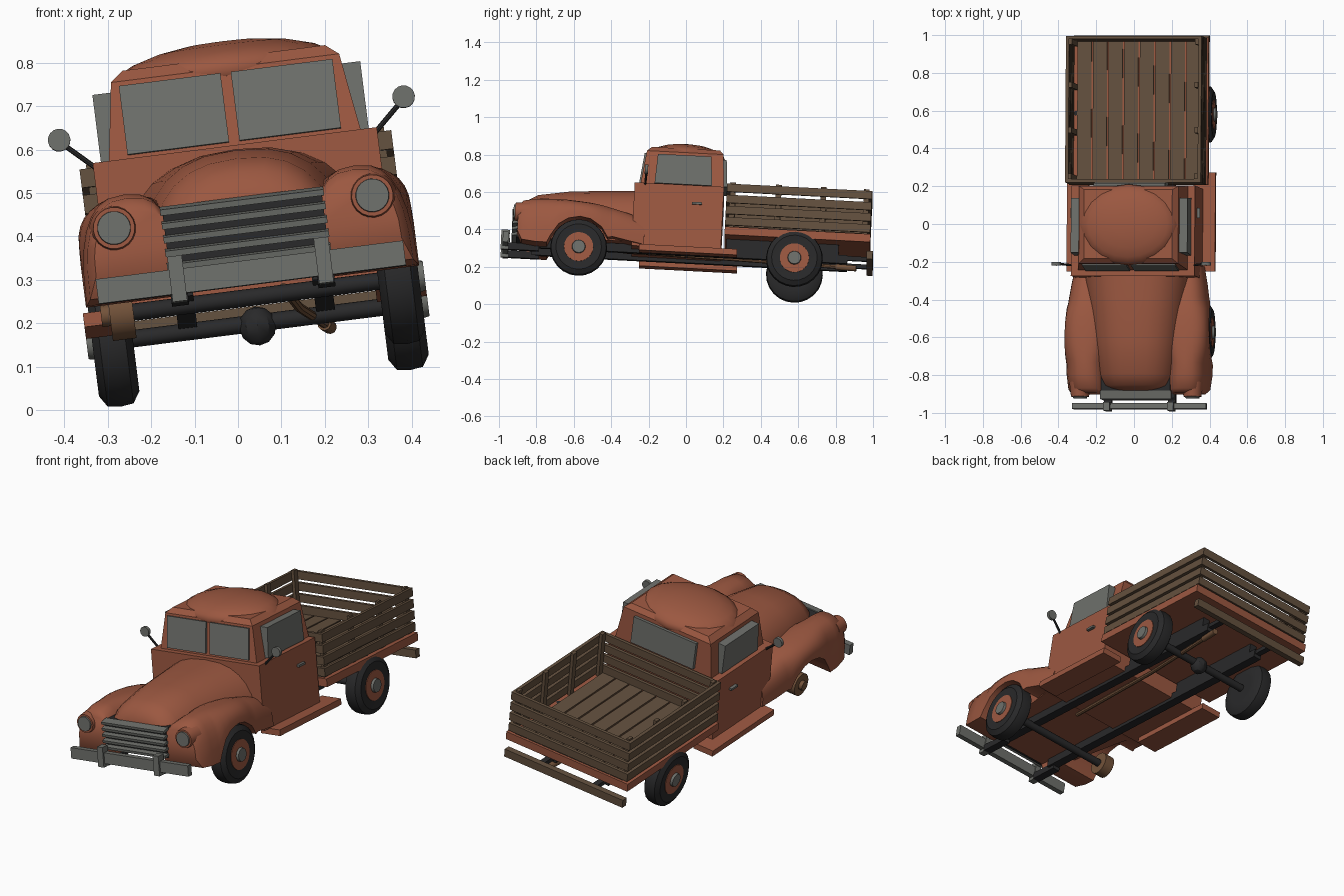
import bpy, bmesh
from math import radians, sin, cos, pi, sqrt
from mathutils import Matrix, Vector

if "Cube" in bpy.data.objects:
    bpy.data.objects.remove(bpy.data.objects["Cube"])


def material(name, r, g, b):
    m = bpy.data.materials.new(name)
    m.use_nodes = True
    m.diffuse_color = (r, g, b, 1)
    m.node_tree.nodes["Principled BSDF"].inputs["Base Color"].default_value = (r, g, b, 1)
    return m


RED = material("faded red paint", 0.33, 0.097, 0.052)
GREY = material("dull grey metal", 0.155, 0.16, 0.146)
WOOD = material("weathered wood", 0.125, 0.08, 0.048)
DARK = material("black rubber and iron", 0.022, 0.022, 0.023)
RUST = material("rusty brown", 0.17, 0.085, 0.042)

# The truck leans towards its missing wheel
LEAN = (Matrix.Translation((0.07, 0, -0.003)) @ Matrix.Rotation(radians(-7.2), 4, 'Y')
        @ Matrix.Rotation(radians(-3), 4, 'X'))


def finish(name, bm, mat, smooth=0):
    bmesh.ops.recalc_face_normals(bm, faces=bm.faces)
    me = bpy.data.meshes.new(name)
    bm.to_mesh(me)
    bm.free()
    me.transform(LEAN)
    me.materials.append(mat)
    ob = bpy.data.objects.new(name, me)
    bpy.context.collection.objects.link(ob)
    if smooth:
        bpy.ops.object.select_all(action='DESELECT')
        ob.select_set(True)
        bpy.context.view_layer.objects.active = ob
        bpy.ops.object.shade_smooth_by_angle(angle=radians(smooth))
    return ob


def add_box(bm, x, y, z, tilt=0):
    """Box from (min, max) ranges, optionally tilted about x."""
    mid = Vector([(a + b) / 2 for a, b in (x, y, z)])
    size = [abs(b - a) for a, b in (x, y, z)]
    mat = Matrix.Translation(mid) @ Matrix.Rotation(radians(tilt), 4, 'X') @ Matrix.Diagonal((*size, 1))
    bmesh.ops.create_cube(bm, size=1, matrix=mat)


def box(name, mat, x, y, z, tilt=0):
    bm = bmesh.new()
    add_box(bm, x, y, z, tilt)
    return finish(name, bm, mat)


def rod(name, mat, a, b, r, sides=12, r2=None):
    a, b = Vector(a), Vector(b)
    d = b - a
    bm = bmesh.new()
    m = Matrix.Translation((a + b) / 2) @ d.to_track_quat('Z', 'Y').to_matrix().to_4x4()
    bmesh.ops.create_cone(bm, cap_ends=True, segments=sides, radius1=r,
                          radius2=r if r2 is None else r2, depth=d.length, matrix=m)
    return finish(name, bm, mat, 40)


def loft(name, mat, rings, smooth=0):
    """Skin a list of closed rings and cap both ends."""
    bm = bmesh.new()
    vs = [[bm.verts.new(p) for p in ring] for ring in rings]
    n = len(vs[0])
    for a, b in zip(vs, vs[1:]):
        for i in range(n):
            bm.faces.new((a[i], a[(i + 1) % n], b[(i + 1) % n], b[i]))
    bm.faces.new(vs[0])
    bm.faces.new(vs[-1])
    return finish(name, bm, mat, smooth)


def arch(cx, half, y, z0, z1, power=2.5, n=14):
    """Half superellipse standing on z0."""
    def s(v):
        return (1 if v > 0 else -1) * abs(v) ** (2 / power)
    return [(cx + half * s(cos(pi * i / n)), y, z0 + (z1 - z0) * abs(s(sin(pi * i / n))))
            for i in range(n + 1)]


def rect(hx, y0, y1, z):
    return [(-hx, y0, z), (hx, y0, z), (hx, y1, z), (-hx, y1, z)]


# Hood
hood = [(-0.905, 0.17, 0.455), (-0.88, 0.20, 0.51), (-0.82, 0.22, 0.545),
        (-0.65, 0.245, 0.573), (-0.45, 0.27, 0.586), (-0.29, 0.295, 0.592)]
loft("hood", RED, [arch(0, w, y, 0.29, z) for y, w, z in hood], 50)

# Grille
box("grille_backing", DARK, (-0.185, 0.185), (-0.925, -0.76), (0.295, 0.447))
bm = bmesh.new()
for i in range(5):
    z = 0.305 + i * 0.032
    add_box(bm, (-0.19, 0.19), (-0.95, -0.905), (z, z + 0.014), 12)
finish("grille_slats", bm, GREY)

# Front fenders (outer skin and wheel arch follow the same section rule), headlights
AXLE_F, AXLE_R, AXLE_Z = -0.587, 0.568, 0.235
fender = [(-0.92, 0.31, 0.45, 0.355), (-0.895, 0.26, 0.482, 0.375), (-0.82, 0.25, 0.495, 0.385),
          (-0.76, 0.25, 0.498, 0.387), (-0.74, 0.25, 0.498, 0.387), (-0.70, 0.25, 0.497, 0.387),
          (-0.65, 0.25, 0.495, 0.386), (-0.587, 0.25, 0.49, 0.385), (-0.53, 0.25, 0.485, 0.383),
          (-0.47, 0.25, 0.476, 0.38), (-0.435, 0.28, 0.468, 0.376), (-0.41, 0.3, 0.462, 0.372),
          (-0.33, 0.285, 0.442, 0.36), (-0.24, 0.27, 0.41, 0.342)]
for side, s in (("left", 1), ("right", -1)):
    rings = []
    for y, z0, z1, out in fender:
        z0 = max(z0, AXLE_Z + sqrt(max(0, 0.163 ** 2 - (y - AXLE_F) ** 2)))
        rings.append(arch(s * (out + 0.15) / 2, (out - 0.15) / 2, y, z0, z1, 2.6))
    loft(side + "_fender", RED, rings, 50)
    rod(side + "_headlight_ring", RED, (s * 0.3, -0.86, 0.415), (s * 0.3, -0.937, 0.415), 0.058, 20, 0.048)
    rod(side + "_headlight", GREY, (s * 0.3, -0.9, 0.415), (s * 0.3, -0.945, 0.415), 0.043, 20, 0.038)

# Front bumper
box("front_bumper", GREY, (-0.357, 0.357), (-0.995, -0.965), (0.243, 0.3))
for s in (-1, 1):
    x = s * 0.17
    box("bumper_guard", GREY, (x - 0.017, x + 0.017), (-1.005, -0.96), (0.225, 0.33))
    box("bumper_bracket", DARK, (x - 0.02, x + 0.02), (-0.965, -0.8), (0.225, 0.262))

# Cab with greenhouse and roof
box("cab_body", RED, (-0.33, 0.33), (-0.306, 0.172), (0.262, 0.603))
loft("greenhouse", RED, [rect(0.293, -0.275, 0.172, 0.6), rect(0.265, -0.25, 0.16, 0.785),
                         rect(0.235, -0.225, 0.14, 0.81)])
bm = bmesh.new()
dome = Matrix.Translation((0, -0.045, 0.783)) @ Matrix.Diagonal((0.262, 0.215, 0.075, 1))
bmesh.ops.create_uvsphere(bm, u_segments=20, v_segments=10, radius=1, matrix=dome)
finish("roof_dome", bm, RED, 50)

# Windows
for s in (-1, 1):
    box("windshield_pane", GREY, sorted((s * 0.012, s * 0.248)), (-0.272, -0.256), (0.612, 0.774), -7.5)
    loft("side_window", GREY, [[(s * x, y0, 0.608), (s * x, y1, 0.608), (s * x, y1 - 0.01, 0.765),
                                (s * x, y0 + 0.01, 0.765)] for x, y0, y1 in
                               ((0.26, -0.2, 0.107), (0.311, -0.2, 0.107))])
box("rear_window", GREY, (-0.19, 0.19), (0.15, 0.183), (0.62, 0.765), 4)

# Door handles, mirrors, running boards
for s in (-1, 1):
    box("door_handle", GREY, sorted((s * 0.325, s * 0.345)), (0.005, 0.058), (0.5, 0.512))
    rod("mirror_arm", DARK, (s * 0.32, -0.25, 0.59), (s * 0.395, -0.245, 0.66), 0.006, 8)
    rod("mirror", GREY, (s * 0.4, -0.238, 0.668), (s * 0.4, -0.255, 0.668), 0.026, 16)
    box("running_board", RED, sorted((s * 0.28, s * 0.396)), (-0.265, 0.26), (0.232, 0.264))

# Wheels: the front right one is missing and shows its bare drum
tyre = [(-0.047, 0.08), (-0.047, 0.122), (-0.03, 0.148), (0, 0.152), (0.03, 0.148),
        (0.047, 0.122), (0.044, 0.084)]
for name, s, y in (("front_left", 1, AXLE_F), ("rear_left", 1, AXLE_R), ("rear_right", -1, AXLE_R)):
    x = s * 0.336
    loft(name + "_tyre", DARK, [[(x + s * dx, y + r * cos(i * pi / 12), AXLE_Z + r * sin(i * pi / 12))
                                 for i in range(24)] for dx, r in tyre], 35)
    rod(name + "_rim", RED, (x, y, AXLE_Z), (x + s * 0.047, y, AXLE_Z), 0.083, 24, 0.078)
    rod(name + "_hubcap", GREY, (x, y, AXLE_Z), (x + s * 0.06, y, AXLE_Z), 0.046, 16, 0.034)
rod("bare_drum", RUST, (-0.28, AXLE_F, AXLE_Z), (-0.335, AXLE_F, AXLE_Z), 0.06, 16)
rod("bare_hub", RUST, (-0.33, AXLE_F, AXLE_Z), (-0.355, AXLE_F, AXLE_Z), 0.025, 12)

# Chassis
for name, y in (("front_axle", AXLE_F), ("rear_axle", AXLE_R)):
    rod(name, DARK, (-0.32, y, AXLE_Z), (0.32, y, AXLE_Z), 0.02, 10)
bm = bmesh.new()
bmesh.ops.create_uvsphere(bm, u_segments=10, v_segments=6, radius=0.045,
                          matrix=Matrix.Translation((0, AXLE_R, 0.228)))
finish("differential", bm, DARK, 30)
for s in (-1, 1):
    box("chassis_rail", DARK, (s * 0.16 - 0.022, s * 0.16 + 0.022), (-0.84, 0.85), (0.243, 0.288))
    box("rear_bracket", DARK, (s * 0.16 - 0.015, s * 0.16 + 0.015), (0.84, 0.955), (0.262, 0.285))
    box("bed_bearer", DARK, (s * 0.16 - 0.02, s * 0.16 + 0.02), (0.2, 0.8), (0.285, 0.35))
pipe = [(0.07, -0.35, 0.26), (0.1, 0.3, 0.245), (0.165, 0.9, 0.222)]
for a, b in zip(pipe, pipe[1:]):
    rod("exhaust_pipe", RUST, a, b, 0.011, 8)
rod("exhaust_tip", RUST, (0.153, 0.79, 0.226), pipe[2], 0.016, 10)

# Bed floor with planks
box("bed_floor", RED, (-0.37, 0.37), (0.188, 0.968), (0.342, 0.385))
bm = bmesh.new()
for i in range(8):
    x = -0.332 + i * 0.083
    add_box(bm, (x + 0.004, x + 0.079), (0.2, 0.955), (0.38, 0.393))
finish("bed_planks", bm, WOOD)

# Stake fence: slats and posts on all four sides
bm = bmesh.new()
for i in range(4):
    z = (0.395 + i * 0.06, 0.438 + i * 0.06)
    for s in (-1, 1):
        add_box(bm, sorted((s * 0.345, s * 0.362)), (0.188, 0.965), z)
    for y in (0.188, 0.948):
        add_box(bm, (-0.362, 0.362), (y, y + 0.017), z)
finish("fence_slats", bm, WOOD)
bm = bmesh.new()
for s in (-1, 1):
    for y in (0.205, 0.45, 0.69, 0.92):
        add_box(bm, sorted((s * 0.328, s * 0.346)), (y, y + 0.03), (0.385, 0.628))
finish("fence_posts", bm, WOOD)

# Rear bumper
box("rear_bumper", WOOD, (-0.36, 0.36), (0.952, 0.985), (0.252, 0.295))
